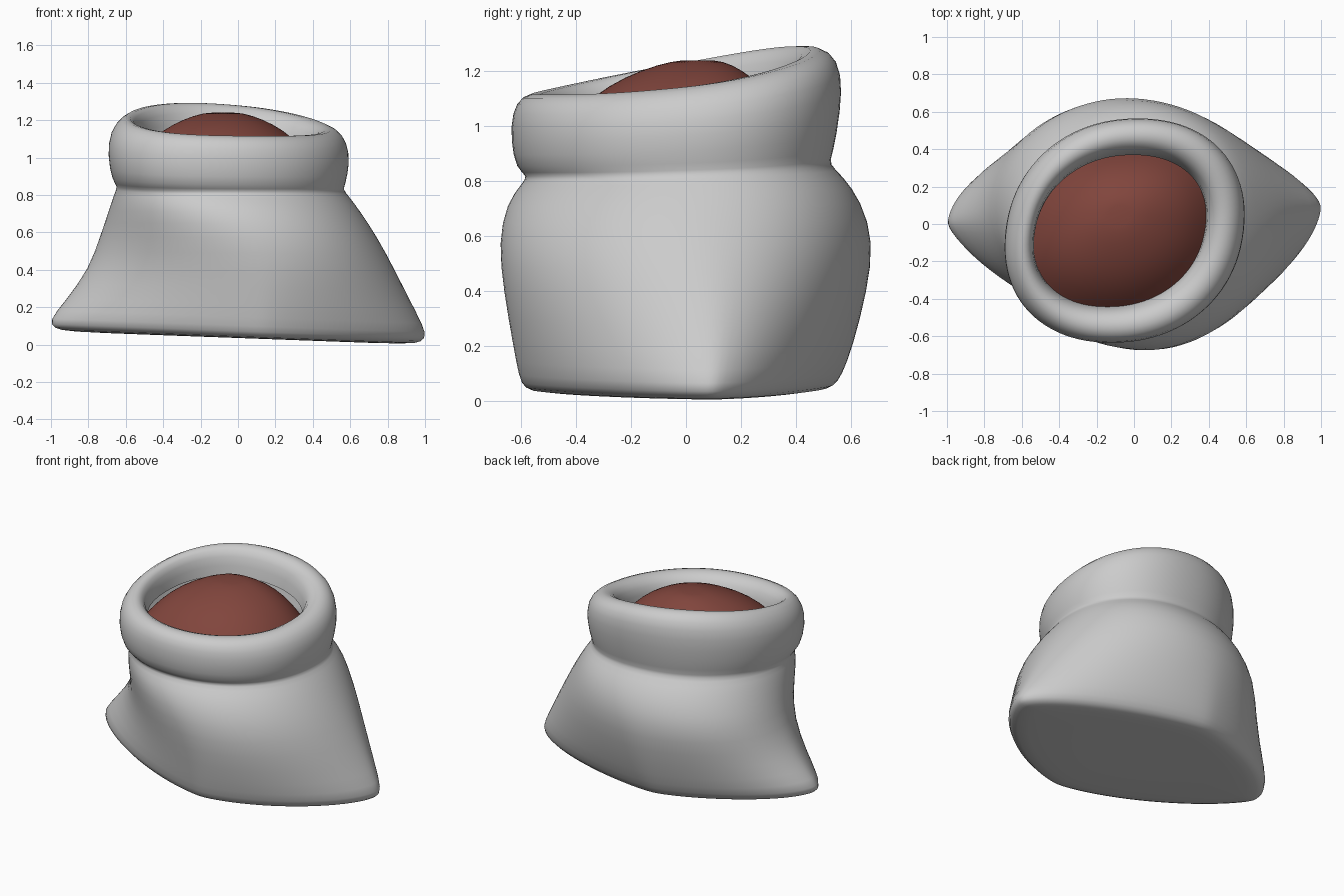
import bpy, math

if "Cube" in bpy.data.objects:
    bpy.data.objects.remove(bpy.data.objects["Cube"])

SEGMENTS = 48


def material(name, rgb):
    mat = bpy.data.materials.new(name)
    mat.use_nodes = True
    mat.diffuse_color = (*rgb, 1)
    bsdf = mat.node_tree.nodes["Principled BSDF"]
    bsdf.inputs["Base Color"].default_value = (*rgb, 1)
    bsdf.inputs["Roughness"].default_value = 0.8
    return mat


def ramp(value, low, high):
    t = min(max((value - low) / (high - low), 0), 1)
    return t * t * (3 - 2 * t)


def signed_power(value, power):
    return math.copysign(abs(value) ** power, value)


def ring(z, left, right, front, back, lift):
    """Skewed superellipse: pointed at the base, round at the mouth."""
    upper = ramp(z, 0.45, 0.9)
    power = 2 / (1.42 + 0.74 * min(z / 0.85, 1))
    shear = -0.13 * (1 - upper) + 0.07 * upper
    points = []
    for i in range(SEGMENTS):
        a = math.tau * i / SEGMENTS
        c, s = signed_power(math.cos(a), power), signed_power(math.sin(a), power)
        x = (left + right) / 2 + (right - left) / 2 * c + shear * s
        y = (front + back) / 2 + (back - front) / 2 * s
        # the two corners of the base sit a little to the back
        y += (0.05 * c + 0.07 * c * c) * (1 - upper)
        # the mouth stands up at the back, the base leans to one side
        height = z + lift * (0.5 + 0.5 * math.cos(a - math.radians(118))) ** 1.5
        height -= 0.037 * x * (1 - ramp(z, 0.1, 0.6))
        points.append((x, y, height))
    return points


def loft(name, rings, mat, cap_start, cap_end):
    verts = [p for r in rings for p in r]
    faces = []
    for j in range(len(rings) - 1):
        for i in range(SEGMENTS):
            k = (i + 1) % SEGMENTS
            a, b = j * SEGMENTS, (j + 1) * SEGMENTS
            faces.append((a + i, a + k, b + k, b + i))
    last = (len(rings) - 1) * SEGMENTS
    for wanted, r, start, flip in ((cap_start, rings[0], 0, True),
                                   (cap_end, rings[-1], last, False)):
        if not wanted:
            continue
        centre = len(verts)
        verts.append(tuple(sum(p[n] for p in r) / SEGMENTS for n in range(3)))
        for i in range(SEGMENTS):
            k = (i + 1) % SEGMENTS
            tri = (start + i, start + k, centre)
            faces.append(tri[::-1] if flip else tri)
    mesh = bpy.data.meshes.new(name)
    mesh.from_pydata(verts, [], faces)
    mesh.materials.append(mat)
    mesh.shade_smooth()
    obj = bpy.data.objects.new(name, mesh)
    bpy.context.collection.objects.link(obj)
    mod = obj.modifiers.new("Smooth", "SUBSURF")
    mod.levels = mod.render_levels = 1
    return obj


cloth = material("sack cloth grey", (0.6, 0.6, 0.6))
filling = material("reddish brown filling", (0.22, 0.06, 0.046))

# Sack: base, body, pinched neck, rolled rim and inner wall
# height, left, right, front, back
profile = [
    (0.035, -0.5, 0.5, -0.3, 0.3),
    (0.035, -0.92, 0.92, -0.54, 0.5),
    (0.05, -0.985, 0.985, -0.59, 0.54),
    (0.09, -1.015, 1.015, -0.61, 0.57),
    (0.2, -0.925, 0.955, -0.63, 0.61),
    (0.4, -0.79, 0.84, -0.665, 0.66),
    (0.58, -0.735, 0.74, -0.685, 0.685),
    (0.72, -0.69, 0.65, -0.655, 0.64),
    (0.79, -0.66, 0.59, -0.6, 0.57),
    (0.82, -0.64, 0.56, -0.575, 0.52),
    (0.84, -0.67, 0.57, -0.62, 0.535),
    (0.95, -0.695, 0.595, -0.64, 0.565),
    (1.05, -0.68, 0.58, -0.635, 0.57),
    (1.11, -0.62, 0.53, -0.6, 0.53),
    (1.125, -0.57, 0.46, -0.53, 0.45),
    (1.08, -0.53, 0.39, -0.46, 0.39),
    (0.98, -0.53, 0.38, -0.44, 0.37),
]
rings = [ring(*row, 0.18 * ramp(row[0], 0.65, 1.15)) for row in profile]
loft("sack", rings, cloth, True, False)

# Heaped filling inside the mouth
heap = []
for z, size in ((0.98, 1.03), (1.07, 0.88), (1.15, 0.68), (1.205, 0.45), (1.24, 0.22)):
    shift = 0.1 * (1 - size)
    heap.append(ring(z, -0.08 - 0.46 * size, -0.08 + 0.46 * size,
                     shift - 0.035 - 0.41 * size, shift - 0.035 + 0.41 * size, 0))
    # the skew of the mouth fades out towards the peak
    heap[-1] = [(x - 0.07 * (1 - size) * math.sin(math.tau * i / SEGMENTS), y, h)
                for i, (x, y, h) in enumerate(heap[-1])]
loft("filling", heap, filling, False, True)
